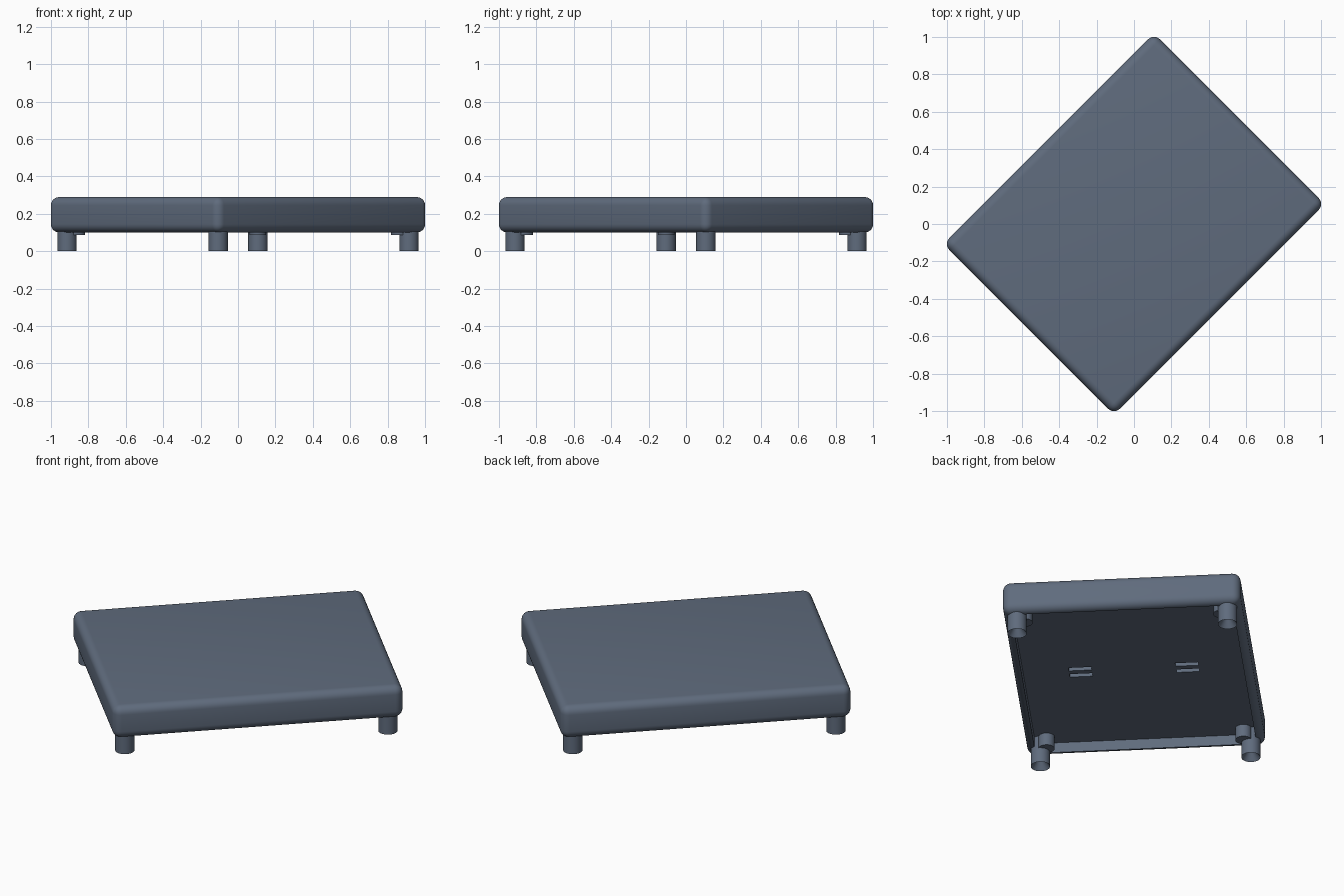
import bpy, bmesh, math
from mathutils import Matrix, Vector

if "Cube" in bpy.data.objects:
    bpy.data.objects.remove(bpy.data.objects["Cube"])

A, B = 0.796, 0.645          # half length and half width of the casing
Z0, Z1 = 0.10, 0.29          # casing bottom and top
CEIL = 0.16                  # recessed underside
TURN = Matrix.Rotation(math.radians(45), 4, 'Z')

slate = bpy.data.materials.new("slate_grey")
slate.diffuse_color = (0.115, 0.148, 0.205, 1)
slate.use_nodes = True
slate.node_tree.nodes["Principled BSDF"].inputs["Base Color"].default_value = slate.diffuse_color


def finish(bm, name):
    """Turn a bmesh into a shaded object, rotated with the whole casing."""
    bmesh.ops.transform(bm, matrix=TURN, verts=bm.verts)
    bmesh.ops.recalc_face_normals(bm, faces=bm.faces)
    mesh = bpy.data.meshes.new(name)
    bm.to_mesh(mesh)
    bm.free()
    ob = bpy.data.objects.new(name, mesh)
    bpy.context.collection.objects.link(ob)
    mesh.materials.append(slate)
    bpy.ops.object.select_all(action='DESELECT')
    ob.select_set(True)
    bpy.context.view_layer.objects.active = ob
    return ob


def smooth():
    bpy.ops.object.shade_smooth_by_angle(angle=math.radians(35))


def box(size, loc):
    bm = bmesh.new()
    bmesh.ops.create_cube(bm, size=1, matrix=Matrix.Translation(loc) @ Matrix.Diagonal((*size, 1)))
    return bm


def post(name, u, v, r, z0, z1, hole=0.0):
    """Vertical round post, with an optional screw hole in its lower end."""
    bm = bmesh.new()
    bmesh.ops.create_cone(bm, cap_ends=True, segments=32, radius1=r, radius2=r, depth=z1 - z0,
                          matrix=Matrix.Translation((u, v, (z0 + z1) / 2)))
    if hole:
        end = [f for f in bm.faces if f.normal.z < -0.9]
        bmesh.ops.inset_region(bm, faces=end, thickness=r - hole)
        bmesh.ops.translate(bm, verts=end[0].verts, vec=(0, 0, 0.05))
    finish(bm, name)
    smooth()


# Rounded casing, hollowed from below
bm = box((2 * A, 2 * B, Z1 - Z0), (0, 0, (Z0 + Z1) / 2))
bmesh.ops.bevel(bm, geom=bm.edges[:], offset=0.045, segments=6, profile=0.5, affect='EDGES')
bm.normal_update()
under = min(bm.faces, key=lambda f: f.calc_center_median().z)
ext = bmesh.ops.extrude_discrete_faces(bm, faces=[under])["faces"]
bmesh.ops.translate(bm, verts=ext[0].verts, vec=(0, 0, CEIL - Z0))
casing = finish(bm, "casing")

# Two mounting slots cut into the underside
for s in (-1, 1):
    cutter = finish(box((0.10, 0.125, 0.07), (0, s * 0.29, CEIL)), "slot_cutter")
    cutter.hide_render = True
    mod = casing.modifiers.new("slot", 'BOOLEAN')
    mod.operation, mod.object, mod.solver = 'DIFFERENCE', cutter, 'EXACT'
    bpy.context.view_layer.objects.active = casing
    bpy.ops.object.modifier_apply(modifier=mod.name)
    bpy.data.objects.remove(cutter)
    # Cross bar inside the slot
    finish(box((0.035, 0.125, 0.035), (0, s * 0.29, CEIL + 0.0175)), "slot_bar")

bpy.ops.object.select_all(action='DESELECT')
casing.select_set(True)
bpy.context.view_layer.objects.active = casing
smooth()

# Feet with screw holes, each with a shorter boss on its inner side
for su in (-1, 1):
    for sv in (-1, 1):
        post("foot", su * 0.722, sv * 0.571, 0.052, 0.0, CEIL + 0.01, hole=0.016)
        post("screw_boss", su * 0.684, sv * 0.534, 0.044, 0.087, CEIL + 0.01)
